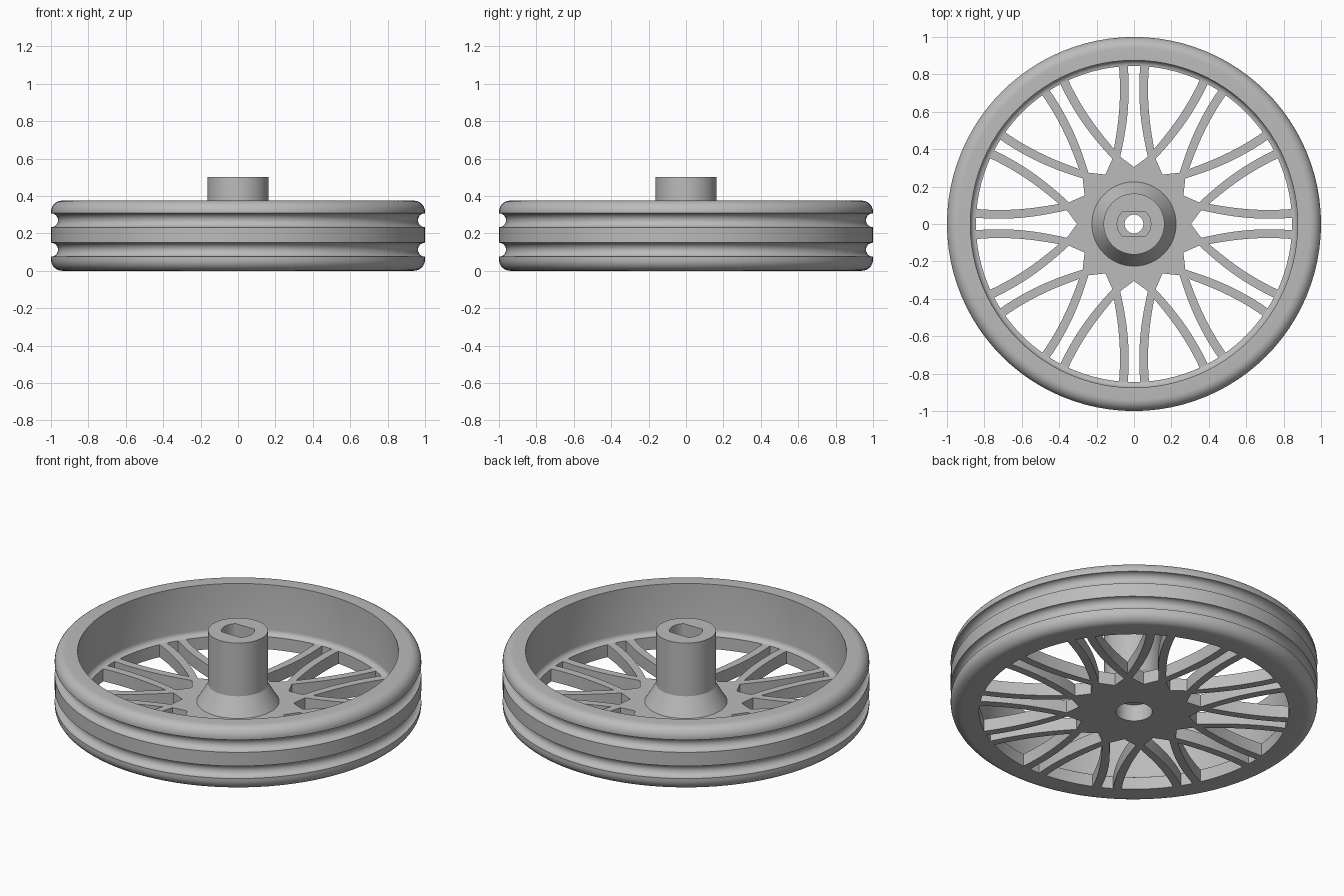
import bpy, bmesh
from math import sin, cos, asin, pi, radians

cube = bpy.data.objects.get("Cube")
if cube:
    bpy.data.objects.remove(cube)

grey = bpy.data.materials.new("light grey")
grey.use_nodes = True
colour = (0.5, 0.5, 0.5, 1)
grey.diffuse_color = colour
grey.node_tree.nodes["Principled BSDF"].inputs["Base Color"].default_value = colour


def finish(obj):
    obj.data.materials.clear()
    obj.data.materials.append(grey)
    bpy.ops.object.select_all(action='DESELECT')
    obj.select_set(True)
    bpy.context.view_layer.objects.active = obj
    if obj.type == 'CURVE':
        bpy.ops.object.convert(target='MESH')
    bpy.ops.object.shade_smooth_by_angle(angle=radians(30))


def arc(cx, cz, r, start, end, steps=8):
    angles = [radians(start + (end - start) * i / steps) for i in range(steps + 1)]
    return [(cx + r * cos(a), cz + r * sin(a)) for a in angles]


def lathe(name, profile, segments=96, adjust=None):
    """Revolve a closed (radius, height) profile around z."""
    bm = bmesh.new()
    rings = []
    for s in range(segments):
        a = 2 * pi * s / segments
        rings.append([bm.verts.new((r * cos(a), r * sin(a), z)) for r, z in profile])
    n = len(profile)
    for s in range(segments):
        p, q = rings[s], rings[(s + 1) % segments]
        for i in range(n):
            j = (i + 1) % n
            bm.faces.new((p[i], q[i], q[j], p[j]))
    if adjust:
        adjust(bm)
    bmesh.ops.recalc_face_normals(bm, faces=bm.faces)
    mesh = bpy.data.meshes.new(name)
    bm.to_mesh(mesh)
    bm.free()
    obj = bpy.data.objects.new(name, mesh)
    bpy.context.collection.objects.link(obj)
    finish(obj)
    return obj


WEB = 0.075       # thickness of the spoked web
WINDOW = 0.845    # outer radius of the openings
HALF = 0.023      # half the spoke width

# Rim with rounded lips, two round belt grooves and an inner fillet
rim = [(0.88, 0)]
rim += arc(0.94, 0.06, 0.06, -90, 0)
rim += arc(1, 0.1125, 0.0375, 270, 90, 12)
rim += arc(1, 0.27, 0.0375, 270, 90, 12)
rim += arc(0.94, 0.315, 0.06, 0, 90)
rim += [(0.875, 0.375)]
rim += arc(WINDOW, 0.105, 0.03, 0, -90, 6)
rim += [(0.88, WEB)]
lathe("rim", rim)


# Hub with a flared foot, round bore and a flat-sided shaft socket
def flatten_socket(bm):
    for v in bm.verts:
        if v.co.z > 0.19 and v.co.xy.length < 0.095:
            v.co.y = max(-0.065, min(0.065, v.co.y))


hub = [(0.1, WEB), (0.225, WEB), (0.163, 0.18), (0.163, 0.5), (0.09, 0.5),
       (0.09, 0.2), (0.05, 0.2), (0.05, 0.1), (0.1, 0.1)]
lathe("hub", hub, 96, flatten_socket)

# Spoked web: a filled outline with curved openings between paired spokes
curve = bpy.data.curves.new("spoked_web", 'CURVE')
curve.dimensions = '2D'
curve.fill_mode = 'BOTH'
curve.extrude = WEB / 2


def add_loop(polar, turn=0):
    spline = curve.splines.new('POLY')
    spline.points.add(len(polar) - 1)
    for point, (r, a) in zip(spline.points, polar):
        point.co = (r * cos(a + turn), r * sin(a + turn), 0, 1)
    spline.use_cyclic_u = True


def spoke_angle(r, offset):
    """Angle of a spoke edge from the axis of its pair."""
    sideways = 0.43 * (r - 0.37) - 0.36 * (r - 0.37) * (r - 0.605)
    return asin((sideways + offset) / r)


def opening(tip, start, edge, steps=14):
    radii = [start + (WINDOW - start) * i / steps for i in range(steps + 1)]
    side = [(r, edge(r)) for r in radii]
    end = side[-1][1]
    outer = [(WINDOW, end * (1 - i / 4)) for i in range(1, 8)]
    return [(tip, 0)] + side + outer + [(r, -a) for r, a in reversed(side)]


def circle(r, count=96):
    return [(r, 2 * pi * i / count) for i in range(count)]


inside_pair = opening(0.415, 0.43, lambda r: spoke_angle(r, -HALF))
between_pairs = opening(0.305, 0.367, lambda r: pi / 12 - spoke_angle(r, HALF))

add_loop(circle(0.88))
add_loop(circle(0.1))
for k in range(12):
    add_loop(between_pairs, k * pi / 6)
    add_loop(inside_pair, (k + 0.5) * pi / 6)

web = bpy.data.objects.new("spoked_web", curve)
web.location.z = WEB / 2
bpy.context.collection.objects.link(web)
finish(web)
